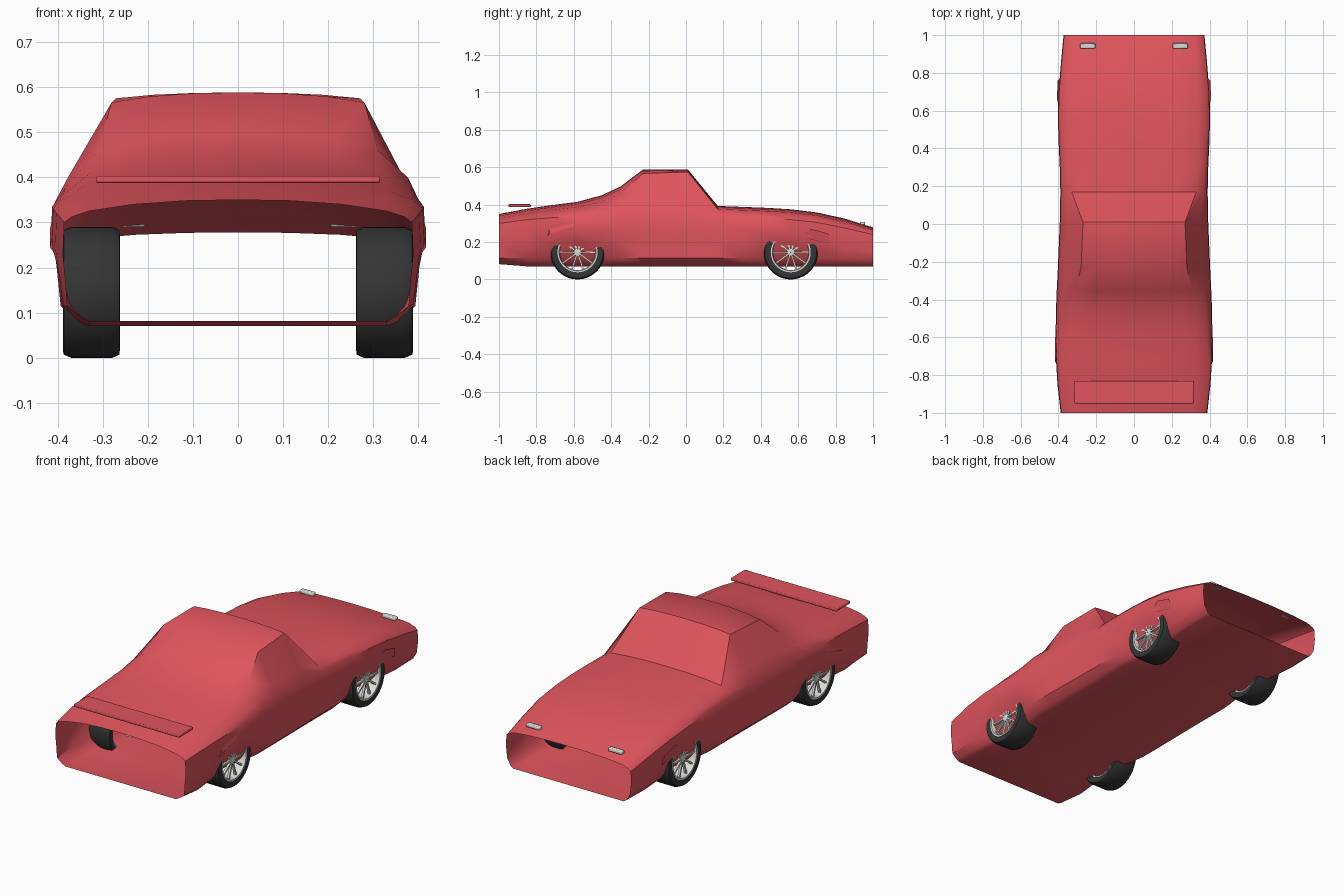
import bpy, math
from mathutils import Matrix, Vector

if "Cube" in bpy.data.objects:
    bpy.data.objects.remove(bpy.data.objects["Cube"])


def material(name, rgb):
    m = bpy.data.materials.new(name)
    m.diffuse_color = (*rgb, 1)
    m.use_nodes = True
    m.node_tree.nodes["Principled BSDF"].inputs["Base Color"].default_value = m.diffuse_color
    return m


RED = material("red_paint", (0.75, 0.09, 0.11))
BLACK = material("tyre_rubber", (0.035, 0.035, 0.035))
METAL = material("pale_metal", (0.72, 0.72, 0.68))


def make(name, verts, faces, mat, angle=35):
    me = bpy.data.meshes.new(name)
    me.from_pydata(verts, [], faces)
    ob = bpy.data.objects.new(name, me)
    bpy.context.collection.objects.link(ob)
    me.materials.append(mat)
    bpy.ops.object.select_all(action='DESELECT')
    ob.select_set(True)
    bpy.context.view_layer.objects.active = ob
    bpy.ops.object.mode_set(mode='EDIT')
    bpy.ops.mesh.select_all(action='SELECT')
    bpy.ops.mesh.normals_make_consistent(inside=False)
    bpy.ops.object.mode_set(mode='OBJECT')
    bpy.ops.object.shade_smooth_by_angle(angle=math.radians(angle))
    return ob


BOX_FACES = [(0, 1, 3, 2), (4, 6, 7, 5), (0, 4, 5, 1), (2, 3, 7, 6), (0, 2, 6, 4), (1, 5, 7, 3)]


def box_verts(c, s):
    return [Vector(c) + Vector((i * s[0], j * s[1], k * s[2])) / 2
            for i in (-1, 1) for j in (-1, 1) for k in (-1, 1)]


def box(name, c, s, mat, bevel=0.004):
    ob = make(name, box_verts(c, s), BOX_FACES, mat)
    b = ob.modifiers.new("bevel", 'BEVEL')
    b.width, b.segments = bevel, 2
    return ob


# Body: open-ended lofted shell
# y, top centre z, top edge x, z, shoulder x, z, lower side x, sill x
STATIONS = [
    (-1.0, .350, .33, .325, .385, .300, .378, .33),
    (-.85, .378, .33, .352, .402, .320, .388, .33),
    (-.72, .397, .33, .370, .410, .330, .370, .32),
    (-.58, .415, .33, .388, .412, .335, .335, .29),
    (-.45, .450, .32, .415, .410, .337, .368, .32),
    (-.35, .497, .31, .460, .406, .338, .393, .33),
    (-.23, .588, .28, .566, .400, .338, .393, .33),
    (.01, .588, .27, .575, .390, .335, .388, .33),
    (.17, .393, .33, .376, .387, .335, .386, .33),
    (.30, .388, .34, .371, .390, .335, .388, .33),
    (.43, .383, .34, .366, .396, .330, .365, .32),
    (.56, .375, .34, .358, .400, .320, .335, .29),
    (.70, .358, .34, .342, .396, .305, .363, .32),
    (.85, .325, .33, .309, .384, .275, .376, .33),
    (1.0, .278, .32, .265, .370, .240, .365, .33),
]


def section(y, zc, xe, ze, xs, zs, xl, xb):
    d = zc - ze
    zb = .082 if y < -.95 else .07
    half = [(xe * .35, zc - d * .08), (xe * .7, zc - d * .4), (xe, ze),
            (xs - .3 * (xs - xe), zs + min(.5 * (ze - zs), .068)),
            (xs, zs), (xs + .003, zs * .76), (.7 * xs + .3 * xl, zs * .6), (xl, .115),
            (xb + (xl - xb) * .4, zb + .01), (xb, zb)]
    ring = [(0, zc)] + half + [(0, zb)] + [(-x, z) for x, z in reversed(half)]
    return [(x, y, z) for x, z in ring]


rings = [section(*s) for s in STATIONS]
n = len(rings[0])
verts = [v for r in rings for v in r]
faces = [(i * n + j, i * n + (j + 1) % n, (i + 1) * n + (j + 1) % n, (i + 1) * n + j)
         for i in range(len(rings) - 1) for j in range(n)]
make("body_shell", verts, faces, RED, 40)

# Folded panel lips behind each wheel arch: (stand-off x, y, z)
FOLDS = {
    "front": [(.402, -.73, .315), (.408, -.60, .320), (.417, -.60, .285),
              (.417, -.73, .245), (.400, -.75, .222)],
    "rear": [(.396, .60, .228), (.408, .67, .270), (.404, .76, .245),
             (.392, .77, .190), (.398, .68, .215)],
}
for end, pts in FOLDS.items():
    for side, s in (("right", 1), ("left", -1)):
        make(f"{end}_{side}_arch_fold", [(x * s, y, z) for x, y, z in pts],
             [(0, 1, 2), (0, 2, 3), (0, 3, 4)], RED, 20)


def lathe(name, profile, s, y, mat, closed, seg=40):
    # Revolve (radius, x) profile around the axle
    k = len(profile)
    vs = [(s * x, y + r * math.cos(a), .145 + r * math.sin(a))
          for a in (2 * math.pi * i / seg for i in range(seg)) for r, x in profile]
    fs = [(i * k + j, i * k + (j + 1) % k, (i + 1) % seg * k + (j + 1) % k, (i + 1) % seg * k + j)
          for i in range(seg) for j in range(k if closed else k - 1)]
    return make(name, vs, fs, mat)


TYRE = [(.106, .268), (.130, .262), (.138, .263), (.145, .278), (.145, .370), (.138, .386),
        (.130, .388), (.106, .384)]
RIM = [(.107, .386), (.099, .386), (.095, .374), (.099, .27), (.107, .268)]
HUB = [(.001, .378), (.018, .376), (.022, .370), (.022, .345), (.001, .345)]

# Wheels
for end, y in (("front", -.58), ("rear", .56)):
    for side, s in (("right", 1), ("left", -1)):
        tag = f"{end}_{side}"
        lathe(tag + "_tyre", TYRE, s, y, BLACK, True)
        lathe(tag + "_rim", RIM, s, y, METAL, True)
        lathe(tag + "_hub", HUB, s, y, METAL, False, 20)
        vs, fs = [], []
        for i in range(10):
            rot = Matrix.Rotation(2 * math.pi * (i + .5) / 10, 4, 'X')
            for v in box_verts((0, 0, .058), (.012, .009, .084)):
                vs.append(rot @ v + Vector((s * .37, y, .145)))
            fs += [tuple(8 * i + q for q in f) for f in BOX_FACES]
        make(tag + "_spokes", vs, fs, METAL)

# Flat wing and small lamps
box("wing", (0, -.89, .395), (.63, .12, .015), RED)
for side, s in (("right", 1), ("left", -1)):
    box(side + "_lamp", (s * .245, .943, .299), (.08, .028, .018), METAL, .005)
